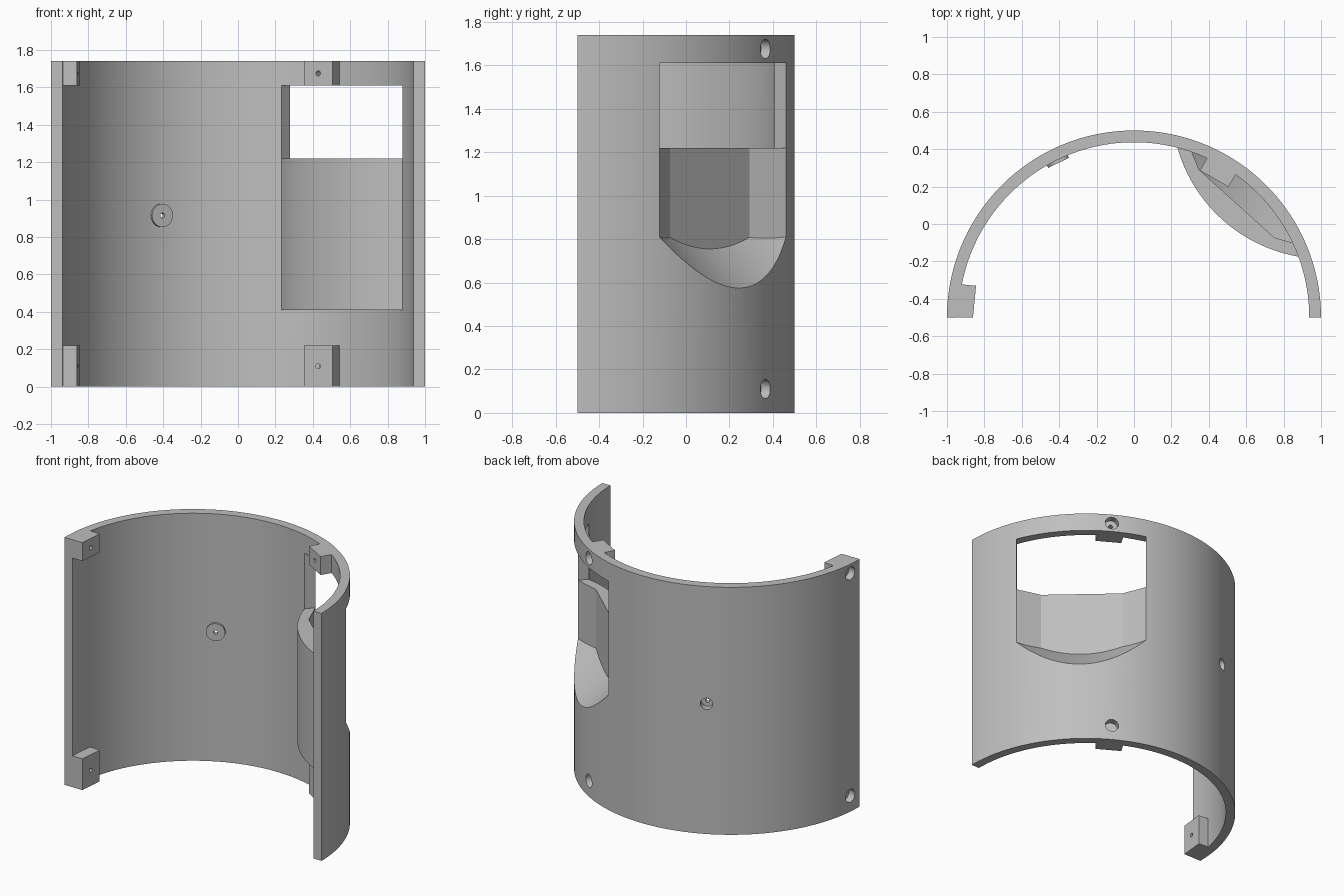
import bpy, bmesh, math
from mathutils import Matrix, Vector

cube = bpy.data.objects.get("Cube")
if cube:
    bpy.data.objects.remove(cube, do_unlink=True)

AXIS_Y = -0.5                      # the shell's axis stands at x = 0
R_OUT, R_IN, HEIGHT = 1.0, 0.937, 1.74
WIN_ANGLE, WIN_HALF = 48, 0.435    # window direction and half width
SCREW_Z = (0.11, 1.675)

grey = bpy.data.materials.new("light_grey")
grey.use_nodes = True
grey.diffuse_color = (0.52, 0.52, 0.52, 1)
grey.node_tree.nodes["Principled BSDF"].inputs["Base Color"].default_value = grey.diffuse_color


def finish(bm, name):
    bmesh.ops.recalc_face_normals(bm, faces=bm.faces)
    mesh = bpy.data.meshes.new(name)
    bm.to_mesh(mesh)
    bm.free()
    mesh.materials.append(grey)
    obj = bpy.data.objects.new(name, mesh)
    bpy.context.collection.objects.link(obj)
    return obj


def skin(name, rings):
    """Solid through a row of four-cornered sections."""
    bm = bmesh.new()
    rows = [[bm.verts.new(p) for p in ring] for ring in rings]
    for a, b in zip(rows, rows[1:]):
        for i in range(4):
            j = (i + 1) % 4
            bm.faces.new((a[i], a[j], b[j], b[i]))
    bm.faces.new(rows[0])
    bm.faces.new(rows[-1])
    return finish(bm, name)


def radial_solid(name, angle, ts, inner, outer, bottom, top):
    """Solid facing outward at an angle; t runs sideways, a runs outward."""
    c, s = math.cos(math.radians(angle)), math.sin(math.radians(angle))

    def at(a, t, z):
        return (a * c + t * s, AXIS_Y + a * s - t * c, z)
    rings = []
    for t in ts:
        a0, a1 = inner(t), outer(t)
        rings.append([at(a0, t, bottom(a0, t)), at(a1, t, bottom(a1, t)),
                      at(a1, t, top), at(a0, t, top)])
    return skin(name, rings)


def box(name, angle, half, a0, a1, z0, z1):
    return radial_solid(name, angle, (-half, half), lambda t: a0, lambda t: a1,
                        lambda a, t: z0, z1)


def rod(name, angle, z, radius, a0, a1):
    """Cylinder lying along the outward direction."""
    direction = Vector((math.cos(math.radians(angle)), math.sin(math.radians(angle)), 0))
    middle = direction * (a0 + a1) / 2 + Vector((0, AXIS_Y, z))
    bm = bmesh.new()
    bmesh.ops.create_cone(bm, cap_ends=True, segments=32, radius1=radius, radius2=radius,
                          depth=a1 - a0, matrix=Matrix.Translation(middle)
                          @ direction.to_track_quat('Z', 'Y').to_matrix().to_4x4())
    return finish(bm, name)


# Half-round wall
sections = []
for i in range(97):
    ang = math.pi * i / 96
    x, y = math.cos(ang), math.sin(ang)
    sections.append([(r * x, AXIS_Y + r * y, z) for r, z in
                     ((R_IN, 0), (R_OUT, 0), (R_OUT, HEIGHT), (R_IN, HEIGHT))])
shell = skin("half_round_shell", sections)


def combine(other, operation):
    mod = shell.modifiers.new(operation, 'BOOLEAN')
    mod.operation, mod.solver, mod.object = operation, 'EXACT', other
    bpy.context.view_layer.objects.active = shell
    bpy.ops.object.modifier_apply(modifier=mod.name)
    bpy.data.objects.remove(other, do_unlink=True)


# Rounded bulge inside the wall, behind the window pocket
SAG = 0.125
CHORD = math.sqrt(R_IN ** 2 - WIN_HALF ** 2)
BULGE_R = (WIN_HALF ** 2 + SAG ** 2) / (2 * SAG)
steps = [WIN_HALF * i / 16 for i in range(-16, 17)]
combine(radial_solid("bulge", WIN_ANGLE, steps,
                     lambda t: CHORD - SAG + BULGE_R - math.sqrt(BULGE_R ** 2 - t * t),
                     lambda t: math.sqrt(0.97 ** 2 - t * t),
                     lambda a, t: 0.41, 1.22), 'UNION')

# Window opening
combine(box("window_cutter", WIN_ANGLE, WIN_HALF, 0.6, 1.2, 1.22, 1.61), 'DIFFERENCE')

# Outer pocket with a flat back, slanted sides and a sloping scooped floor
FLAT = 0.272
flat_steps = sorted(set([t for t in steps if abs(abs(t) - FLAT) > 0.004] + [-FLAT, FLAT]))
combine(radial_solid("pocket_cutter", WIN_ANGLE, flat_steps,
                     lambda t: 0.82 + max(0, abs(t) - FLAT) * 0.49,
                     lambda t: 1.1,
                     lambda a, t: 0.575 + (1 - a) + 0.714 * t * t, 1.3), 'DIFFERENCE')

# Corner screw blocks and the small middle boss
for angle in (60, 174.5):
    for z0, z1 in ((0, 0.22), (1.61, HEIGHT)):
        combine(box("screw_block", angle, 0.088, 0.857, 0.96, z0, z1), 'UNION')
combine(rod("middle_boss", 116, 0.915, 0.062, 0.92, 0.965), 'UNION')

# Trim anything past the flat front edge
combine(box("edge_trimmer", -90, 2, 0, 0.5, -1, 3), 'DIFFERENCE')

# Screw holes with wide outer counterbores
holes = [(angle, z, 0.045) for angle in (60, 174.5) for z in SCREW_Z] + [(116, 0.915, 0.04)]
for angle, z, radius in holes:
    combine(rod("hole_cutter", angle, z, 0.0135, 0.8, 1.1), 'DIFFERENCE')
    combine(rod("counterbore_cutter", angle, z, radius, 0.95, 1.1), 'DIFFERENCE')

bpy.ops.object.select_all(action='DESELECT')
shell.select_set(True)
bpy.context.view_layer.objects.active = shell
bpy.ops.object.shade_smooth_by_angle(angle=math.radians(15))
